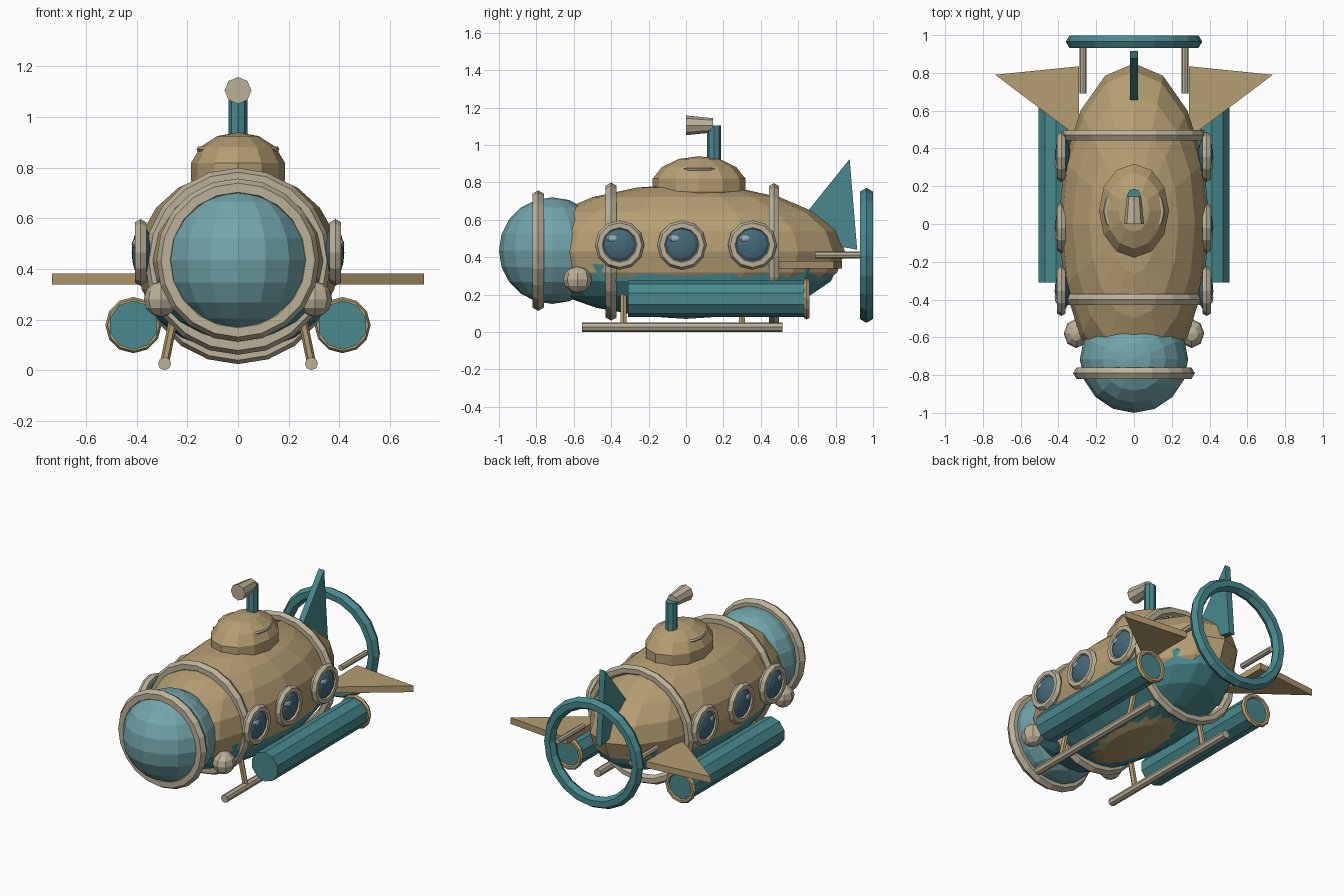
import bpy, bmesh, math
from mathutils import Vector

if "Cube" in bpy.data.objects:
    bpy.data.objects.remove(bpy.data.objects["Cube"])


def material(name, rgb):
    m = bpy.data.materials.new(name)
    m.diffuse_color = (*rgb, 1)
    m.use_nodes = True
    m.node_tree.nodes["Principled BSDF"].inputs["Base Color"].default_value = m.diffuse_color
    return m


TAN = material("tan", (0.46, 0.34, 0.17))
TEAL = material("teal", (0.065, 0.25, 0.27))
GLASS = material("glass", (0.17, 0.38, 0.41))
TRIM = material("trim", (0.50, 0.44, 0.32))
PANE = material("pane", (0.06, 0.14, 0.19))
SHINE = material("shine", (0.30, 0.42, 0.47))


def finish(name, mat):
    ob = bpy.context.object
    ob.name = name
    ob.data.materials.append(mat)
    return ob


def ball(name, loc, radii, mat, segs=16, rings=10, rot=(0, 0, 0)):
    bpy.ops.mesh.primitive_uv_sphere_add(segments=segs, ring_count=rings, radius=1,
                                         location=loc, rotation=rot)
    bpy.context.object.scale = radii
    return finish(name, mat)


def ring(name, loc, major, minor, mat, axis="y", segs=20, sides=6):
    rot = {"x": (0, math.pi / 2, 0), "y": (math.pi / 2, 0, 0), "z": (0, 0, 0)}[axis]
    bpy.ops.mesh.primitive_torus_add(major_radius=major, minor_radius=minor, location=loc,
                                     rotation=rot, major_segments=segs, minor_segments=sides)
    return finish(name, mat)


def rod(name, a, b, r1, mat, r2=None, sides=8):
    a, b = Vector(a), Vector(b)
    d = b - a
    bpy.ops.mesh.primitive_cone_add(vertices=sides, radius1=r1, radius2=r1 if r2 is None else r2,
                                    depth=d.length, location=(a + b) / 2,
                                    rotation=d.to_track_quat("Z", "Y").to_euler())
    return finish(name, mat)


def plate(name, points, thickness, mat):
    # flat outline extruded along the given thickness vector
    bm = bmesh.new()
    t = Vector(thickness)
    face = bm.faces.new([bm.verts.new(Vector(p) - t / 2) for p in points])
    ext = bmesh.ops.extrude_face_region(bm, geom=[face], use_keep_orig=True)
    bmesh.ops.translate(bm, vec=t, verts=[v for v in ext["geom"] if isinstance(v, bmesh.types.BMVert)])
    bmesh.ops.recalc_face_normals(bm, faces=bm.faces)
    me = bpy.data.meshes.new(name)
    bm.to_mesh(me)
    bm.free()
    ob = bpy.data.objects.new(name, me)
    bpy.context.collection.objects.link(ob)
    me.materials.append(mat)


# hull, belly and front dome
ball("hull", (0, 0, 0.43), (0.40, 0.85, 0.36), TAN, 16, 10)
ball("belly", (0, 0, 0.36), (0.383, 0.815, 0.285), TEAL, 20, 10)
ball("front_dome", (0, -0.715, 0.435), (0.287, 0.285, 0.285), GLASS, 16, 10)
ring("dome_ring", (0, -0.79, 0.435), 0.286, 0.036, TRIM)
ring("front_band", (0, -0.40, 0.43), 0.335, 0.034, TRIM)
ring("rear_band", (0, 0.47, 0.41), 0.355, 0.031, TRIM)

# turret and periscope
ball("turret", (0, 0.07, 0.785), (0.19, 0.255, 0.155), TAN, 12, 7)
ring("turret_band", (0, 0.07, 0.873), 0.152, 0.012, TRIM, "z", 16)
rod("periscope_tube", (0, 0.15, 0.85), (0, 0.15, 1.105), 0.037, TEAL)
rod("periscope_head", (0, 0.0, 1.105), (0, 0.145, 1.105), 0.053, TRIM, 0.038)

# tail fin and propeller ring
plate("tail_fin", [(0, 0.65, 0.645), (0, 0.875, 0.925), (0, 0.915, 0.44), (0, 0.70, 0.48)],
      (0.04, 0, 0), TEAL)
ring("propeller_ring", (0, 0.965, 0.41), 0.322, 0.039, TEAL, "y", 20, 6)

for s, side in ((-1, "left"), (1, "right")):
    # portholes
    for i, y in enumerate((-0.355, -0.022, 0.355)):
        n = f"{side}_porthole_{i + 1}"
        ring(n + "_rim", (s * 0.385, y, 0.465), 0.106, 0.026, TRIM, "x", 12)
        ball(n + "_pane", (s * 0.378, y, 0.465), (0.10, 0.10, 0.042), PANE, 12, 8,
             (0, math.pi / 2, 0))
        ball(n + "_shine", (s * 0.405, y - 0.035, 0.498), (0.015, 0.034, 0.020), SHINE, 8, 6)
    # headlight
    ball(f"{side}_headlight", (s * 0.305, -0.58, 0.28), (0.067, 0.077, 0.07), TRIM, 8, 6)
    # ballast tank with rear rim
    rod(f"{side}_tank", (s * 0.413, -0.31, 0.178), (s * 0.413, 0.65, 0.178), 0.097, TEAL, sides=10)
    ring(f"{side}_tank_rim", (s * 0.413, 0.645, 0.178), 0.094, 0.017, TAN, "y", 12)
    # side fin and ring strut
    plate(f"{side}_side_fin", [(s * 0.29, 0.835, 0.36), (s * 0.735, 0.79, 0.36), (s * 0.29, 0.455, 0.36)],
          (0, 0, 0.042), TAN)
    rod(f"{side}_ring_strut", (s * 0.27, 0.69, 0.412), (s * 0.27, 0.96, 0.412), 0.018, TRIM)
    # landing skid
    rod(f"{side}_skid", (s * 0.29, -0.555, 0.026), (s * 0.29, 0.515, 0.026), 0.026, TRIM)
    for i, y in enumerate((-0.335, 0.30)):
        rod(f"{side}_skid_leg_{i + 1}", (s * 0.29, y, 0.03), (s * 0.255, y, 0.20), 0.018, TAN, sides=6)
